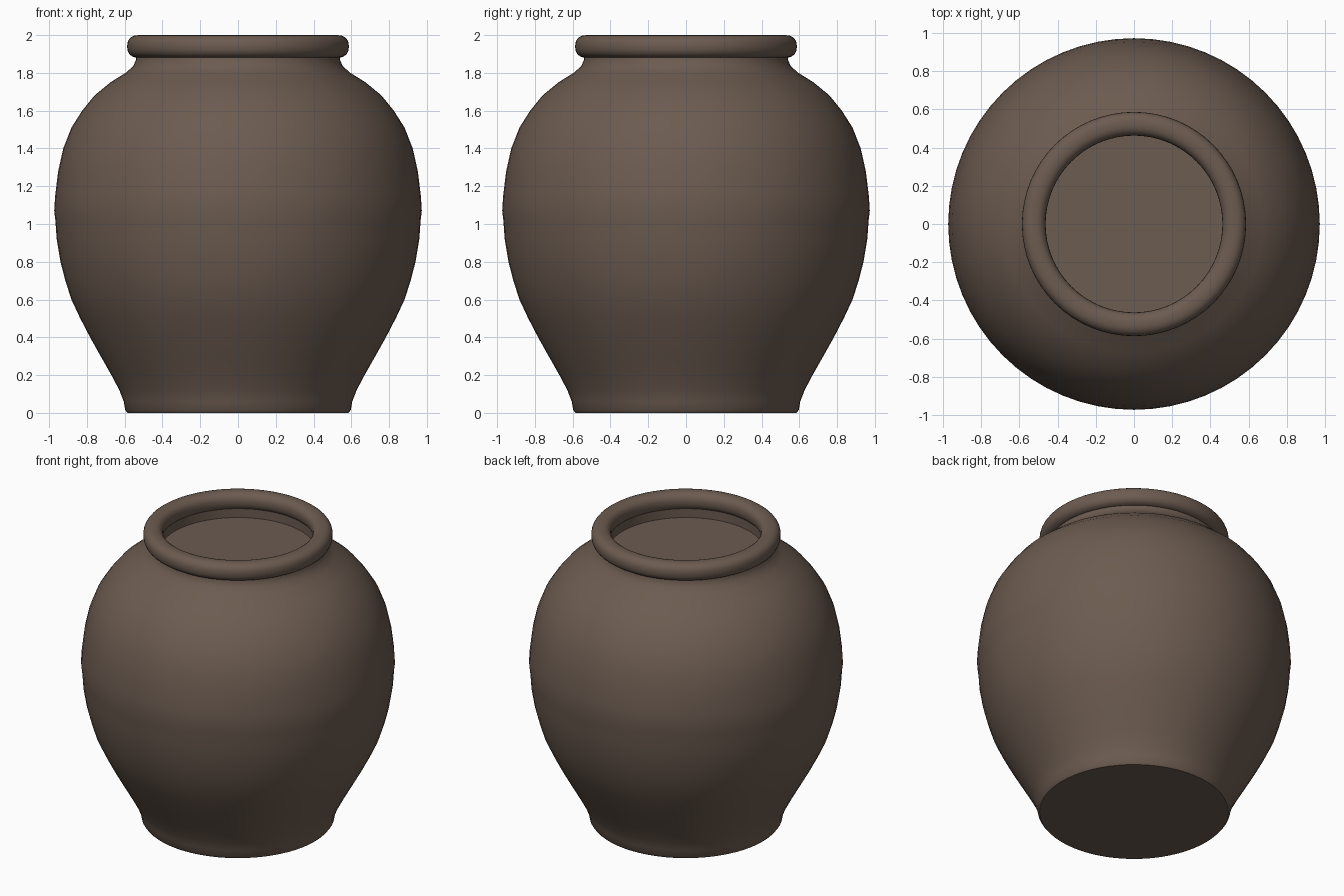
import bpy
import bmesh
import math

cube = bpy.data.objects.get("Cube")
if cube:
    bpy.data.objects.remove(cube, do_unlink=True)

SEGMENTS = 64

clay = bpy.data.materials.new("brown_clay")
clay.use_nodes = True
colour = (0.15, 0.106, 0.081, 1)
clay.diffuse_color = colour
bsdf = clay.node_tree.nodes["Principled BSDF"]
bsdf.inputs["Base Color"].default_value = colour
bsdf.inputs["Roughness"].default_value = 0.8


def lathe(name, profile):
    """Spin a list of (radius, height) points around the z axis."""
    bm = bmesh.new()
    verts = [bm.verts.new((r, 0, z)) for r, z in profile]
    edges = [bm.edges.new(pair) for pair in zip(verts, verts[1:])]
    bmesh.ops.spin(bm, geom=verts + edges, cent=(0, 0, 0), axis=(0, 0, 1),
                   angle=math.tau, steps=SEGMENTS, use_duplicate=False)
    bmesh.ops.remove_doubles(bm, verts=bm.verts, dist=0.0005)
    bmesh.ops.recalc_face_normals(bm, faces=bm.faces)
    mesh = bpy.data.meshes.new(name)
    bm.to_mesh(mesh)
    bm.free()
    mesh.materials.append(clay)
    obj = bpy.data.objects.new(name, mesh)
    bpy.context.collection.objects.link(obj)
    bpy.ops.object.select_all(action="DESELECT")
    obj.select_set(True)
    bpy.context.view_layer.objects.active = obj
    bpy.ops.object.shade_smooth_by_angle(angle=math.radians(40))
    return obj


# Swelling body with a flat base, a faint waist ridge, a short neck and a
# flat inner floor just below the mouth
lathe("jar_body", [
    (0, 0), (0.585, 0), (0.597, 0.015), (0.605, 0.06), (0.628, 0.12),
    (0.67, 0.2), (0.727, 0.3), (0.783, 0.4), (0.835, 0.5), (0.882, 0.6),
    (0.914, 0.7), (0.94, 0.8), (0.96, 0.92), (0.967, 1.02), (0.973, 1.07),
    (0.968, 1.15), (0.952, 1.28), (0.925, 1.4), (0.882, 1.51), (0.825, 1.6),
    (0.76, 1.68), (0.675, 1.75), (0.595, 1.8), (0.555, 1.835),
    (0.54, 1.87), (0.54, 1.92), (0.485, 1.92), (0.485, 1.83), (0, 1.83),
])

# Rolled rim: a closed rounded cross-section
rim_profile = []
for i in range(25):
    a = math.tau * (i % 24) / 24
    c, s = math.cos(a), math.sin(a)
    rim_profile.append((0.525 + math.copysign(abs(c) ** 0.85, c) * 0.062,
                        1.94 + math.copysign(abs(s) ** 0.85, s) * 0.06))
lathe("rolled_rim", rim_profile)
